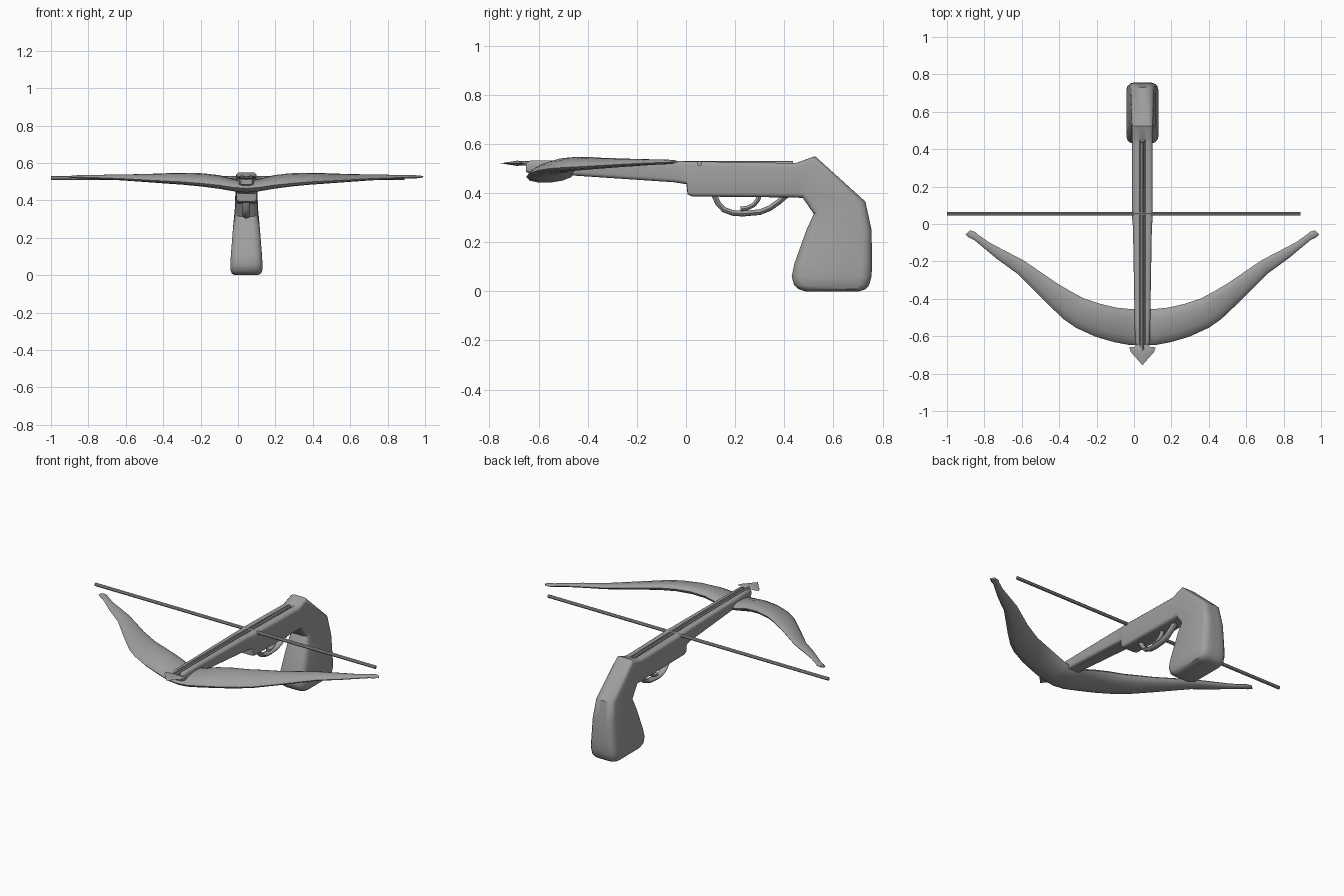
import bpy, bmesh, math
from mathutils import Vector

CX = 0.045  # centre line of the weapon
grey = bpy.data.materials.new("plain grey")
grey.diffuse_color = (0.35, 0.35, 0.35, 1)


def finish(name, bm, angle=40):
    bmesh.ops.recalc_face_normals(bm, faces=bm.faces)
    me = bpy.data.meshes.new(name)
    bm.to_mesh(me)
    bm.free()
    me.materials.append(grey)
    ob = bpy.data.objects.new(name, me)
    bpy.context.collection.objects.link(ob)
    bpy.ops.object.select_all(action='DESELECT')
    ob.select_set(True)
    bpy.context.view_layer.objects.active = ob
    bpy.ops.object.shade_smooth_by_angle(angle=math.radians(angle))
    return ob


def loft(name, rings, angle=40):
    bm = bmesh.new()
    rows = [[bm.verts.new(p) for p in r] for r in rings]
    n = len(rows[0])
    for a, b in zip(rows, rows[1:]):
        for i in range(n):
            j = (i + 1) % n
            bm.faces.new((a[i], a[j], b[j], b[i]))
    bm.faces.new(rows[0])
    bm.faces.new(rows[-1])
    return finish(name, bm, angle)


def tube(name, path, rx, r, sides=10):
    """Sweep an oval along a path in the side plane."""
    pts = [Vector((CX, y, z)) for y, z in path]
    rings = []
    for i, p in enumerate(pts):
        t = (pts[min(i + 1, len(pts) - 1)] - pts[max(i - 1, 0)]).normalized()
        side = Vector((1, 0, 0))
        up = t.cross(side)
        rings.append([p + side * rx * math.cos(a) + up * r * math.sin(a)
                      for a in (2 * math.pi * k / sides for k in range(sides))])
    return loft(name, rings)


# Stock and grip: top point, bottom point, half width, corner radius, groove depth
def stock_ring(ty, tz, by, bz, w, c, g):
    top, bot = Vector((CX, ty, tz)), Vector((CX, by, bz))
    up = (top - bot).normalized()
    h = (top - bot).length
    ring = []
    for s, half in ((1, 'top'), (-1, 'bottom')):
        base = top if s == 1 else bot
        corner = [(w, c), (w - 0.13 * c, c * 0.5), (w - 0.5 * c, c * 0.13), (w - c, 0)]
        if half == 'top':
            mid = [(0.016, 0), (0.012, g), (-0.012, g), (-0.016, 0)]
        else:
            mid = []
        line = corner + mid + [(-x, d) for x, d in reversed(corner)]
        if s == -1:
            line = [(-x, d) for x, d in line]
        for x, d in line:
            ring.append(base - up * s * min(d, h * 0.45) + Vector((x, 0, 0)))
    return ring


stock = [
    (-0.650, 0.525, -0.650, 0.485, 0.030, 0.010, 0.012),
    (-0.630, 0.533, -0.630, 0.478, 0.040, 0.015, 0.014),
    (-0.500, 0.533, -0.500, 0.474, 0.042, 0.015, 0.014),
    (-0.050, 0.531, -0.050, 0.444, 0.050, 0.015, 0.014),
    (0.002, 0.529, 0.002, 0.436, 0.052, 0.015, 0.014),
    (0.006, 0.529, 0.006, 0.395, 0.053, 0.016, 0.014),
    (0.025, 0.529, 0.025, 0.386, 0.055, 0.016, 0.014),
    (0.435, 0.522, 0.420, 0.382, 0.055, 0.018, 0.014),
    (0.450, 0.523, 0.435, 0.382, 0.055, 0.018, 0.0),
    (0.525, 0.550, 0.475, 0.380, 0.056, 0.022, 0.0),
    (0.730, 0.365, 0.520, 0.315, 0.062, 0.030, 0.0),
    (0.755, 0.250, 0.490, 0.250, 0.072, 0.036, 0.0),
    (0.757, 0.110, 0.440, 0.110, 0.083, 0.040, 0.0),
    (0.755, 0.060, 0.430, 0.060, 0.086, 0.040, 0.0),
    (0.745, 0.025, 0.440, 0.025, 0.085, 0.040, 0.0),
    (0.732, 0.009, 0.458, 0.009, 0.078, 0.038, 0.0),
    (0.705, 0.000, 0.485, 0.000, 0.060, 0.030, 0.0),
]
loft("stock", [stock_ring(*s) for s in stock], 35)

# Bow limbs: offset and y of front edge, offset and y of rear edge, z front, z rear, half thickness
limb = [
    (0.000, -0.650, 0.000, -0.455, 0.465, 0.480, 0.030),
    (0.070, -0.647, 0.060, -0.455, 0.470, 0.492, 0.031),
    (0.150, -0.632, 0.140, -0.447, 0.482, 0.515, 0.032),
    (0.250, -0.603, 0.225, -0.427, 0.492, 0.528, 0.030),
    (0.355, -0.555, 0.315, -0.397, 0.500, 0.532, 0.027),
    (0.420, -0.510, 0.380, -0.362, 0.503, 0.533, 0.025),
    (0.515, -0.420, 0.455, -0.318, 0.508, 0.531, 0.021),
    (0.670, -0.265, 0.635, -0.195, 0.517, 0.529, 0.015),
    (0.780, -0.185, 0.750, -0.135, 0.521, 0.529, 0.012),
    (0.840, -0.135, 0.820, -0.098, 0.523, 0.528, 0.010),
    (0.900, -0.085, 0.880, -0.056, 0.525, 0.528, 0.009),
    (0.925, -0.074, 0.895, -0.042, 0.525, 0.528, 0.008),
    (0.946, -0.056, 0.922, -0.034, 0.526, 0.528, 0.005),
]


def limb_ring(s, fx, fy, rx, ry, fz, rz, t):
    f = Vector((CX + s * fx, fy, fz))
    r = Vector((CX + s * rx, ry, rz))
    mid, half = (f + r) / 2, (f - r) / 2
    return [mid + half * math.cos(a) + Vector((0, 0, t * math.sin(a)))
            for a in (2 * math.pi * k / 12 for k in range(12))]


loft("bow", [limb_ring(-1, *s) for s in reversed(limb)] +
     [limb_ring(1, *s) for s in limb[1:]], 50)

# Bowstring: straight rod, longer on the left
loft("bowstring", [[(x, 0.055 + 0.010 * math.cos(a), 0.520 + 0.010 * math.sin(a))
                    for a in (2 * math.pi * k / 8 for k in range(8))]
                   for x in (-1.0, 0.89)])

# Bolt shaft lying in the groove
tube("bolt_shaft", [(-0.69, 0.521), (0.435, 0.521)], 0.0095, 0.0095, 8)

# Flat bolt head with a raised spine
bm = bmesh.new()
outline = [(0, -0.755), (0.035, -0.715), (0.062, -0.685), (0.071, -0.660), (0.030, -0.655)]
outline += [(-x, y) for x, y in reversed(outline[1:])]
rim = [bm.verts.new((CX + x, y, 0.521)) for x, y in outline]
for s in (1, -1):
    peak = bm.verts.new((CX, -0.685, 0.521 + s * 0.011))
    for i in range(len(rim)):
        bm.faces.new((rim[i], rim[(i + 1) % len(rim)], peak))
finish("bolt_head", bm, 30)

# Trigger guard and trigger
tube("trigger_guard", [(0.115, 0.392), (0.130, 0.358), (0.155, 0.332), (0.190, 0.319),
                       (0.230, 0.316), (0.300, 0.322), (0.340, 0.338), (0.375, 0.362),
                       (0.410, 0.392)], 0.020, 0.012)
tube("trigger", [(0.300, 0.395), (0.292, 0.372), (0.276, 0.352), (0.250, 0.339),
                 (0.222, 0.335)], 0.013, 0.010)
